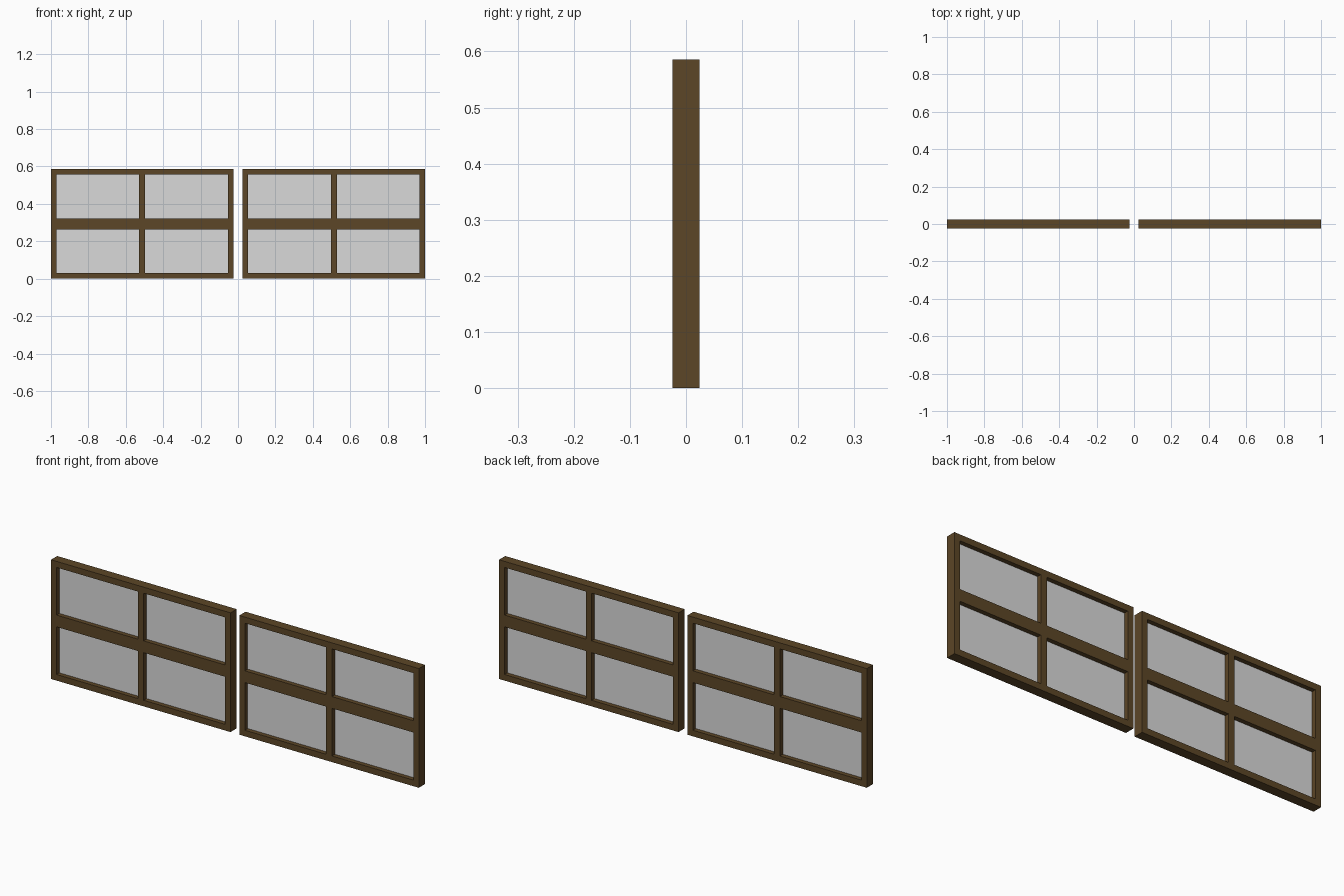
import bpy
import bmesh

if "Cube" in bpy.data.objects:
    bpy.data.objects.remove(bpy.data.objects["Cube"])

H = 0.586       # window height
W = 0.976       # width of one window
D = 0.048       # frame depth
BAR = 0.03      # outer frame bar
MULLION = 0.032
RAIL = 0.058    # double-width middle rail


def material(name, rgb):
    m = bpy.data.materials.new(name)
    m.diffuse_color = (*rgb, 1.0)
    m.use_nodes = True
    m.node_tree.nodes["Principled BSDF"].inputs["Base Color"].default_value = m.diffuse_color
    return m


brown = material("dark brown wood", (0.107, 0.061, 0.020))
grey = material("pale grey glass", (0.70, 0.70, 0.70))


def slab(name, xs, zs, keep, depth, mat):
    """Grid of upright cells in the XZ plane, thickened evenly about y = 0."""
    bm = bmesh.new()
    v = [[bm.verts.new((x, 0, z)) for z in zs] for x in xs]
    for i in range(len(xs) - 1):
        for j in range(len(zs) - 1):
            if keep(i, j):
                bm.faces.new((v[i][j], v[i + 1][j], v[i + 1][j + 1], v[i][j + 1]))
    loose = [p for p in bm.verts if not p.link_faces]
    bmesh.ops.delete(bm, geom=loose, context='VERTS')
    me = bpy.data.meshes.new(name)
    bm.to_mesh(me)
    bm.free()
    me.materials.append(mat)
    ob = bpy.data.objects.new(name, me)
    bpy.context.collection.objects.link(ob)
    mod = ob.modifiers.new("thickness", 'SOLIDIFY')
    mod.thickness = depth
    mod.offset = 0
    return ob


for side, cx in (("left", -1 + W / 2), ("right", 1 - W / 2)):
    # Lines of the frame bars across and up
    xs = [cx + s for s in (-W / 2, -W / 2 + BAR, -MULLION / 2,
                           MULLION / 2, W / 2 - BAR, W / 2)]
    zs = [0, BAR, H / 2 - RAIL / 2, H / 2 + RAIL / 2, H - BAR, H]

    # Wooden frame with four openings
    slab(side + "_window_frame", xs, zs,
         lambda i, j: not (i % 2 and j % 2), D, brown)

    # Glass panes set in the middle of the frame depth
    slab(side + "_window_panes", xs, zs,
         lambda i, j: i % 2 and j % 2, 0.004, grey)
